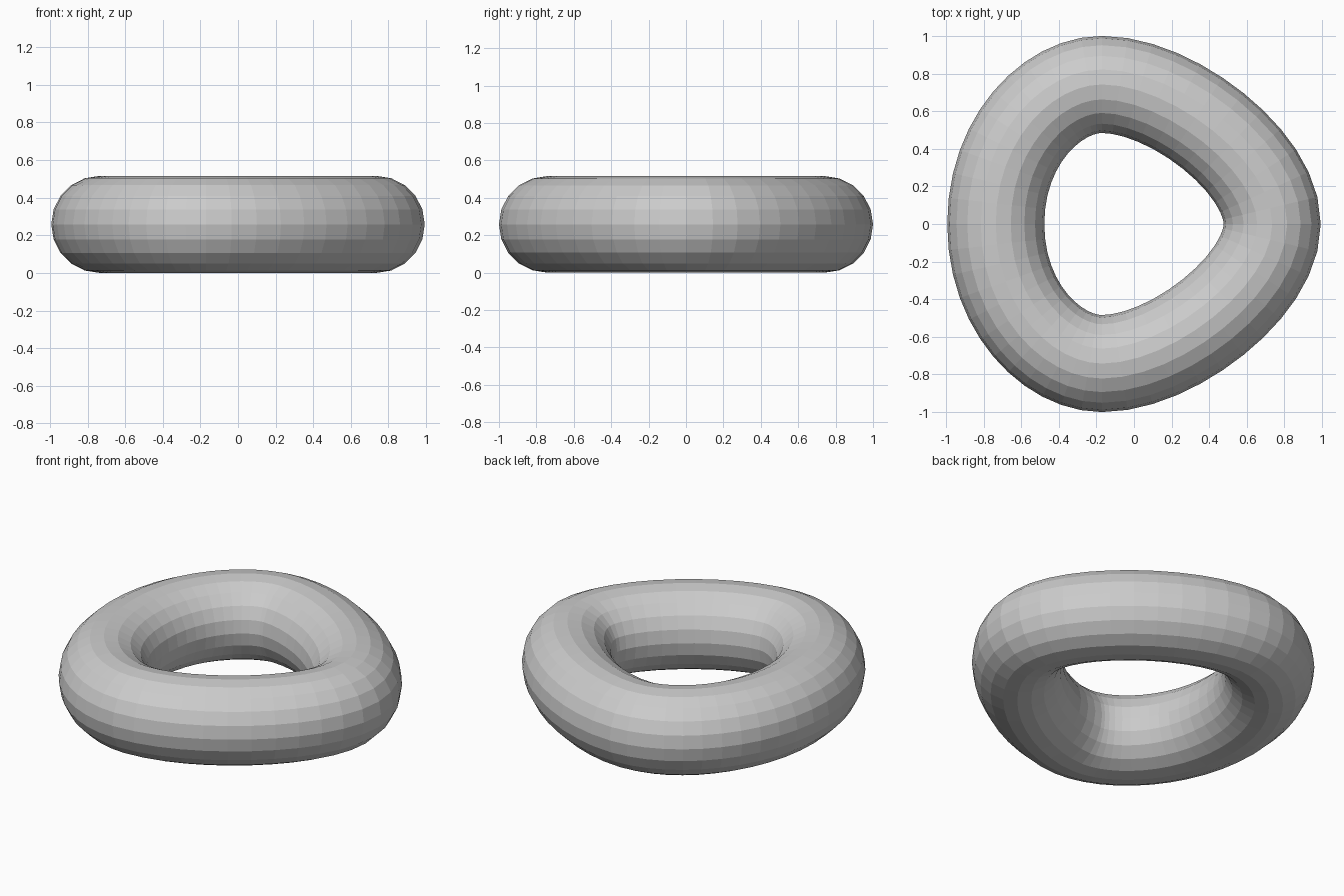
import bpy

if "Cube" in bpy.data.objects:
    bpy.data.objects.remove(bpy.data.objects["Cube"])

R = 0.258  # tube radius

# Centre line: (point, incoming handle, outgoing handle)
path = [
    ((0.735, 0), (0.735, -0.33), (0.735, 0.33)),
    ((-0.17, 0.742), (0.20, 0.742), (-0.43, 0.742)),
    ((-0.735, 0), (-0.735, 0.45), (-0.735, -0.45)),
    ((-0.17, -0.742), (-0.43, -0.742), (0.20, -0.742)),
]

# Rounded triangular ring swept from a round profile
curve = bpy.data.curves.new("ring", 'CURVE')
curve.dimensions = '3D'
curve.bevel_depth = R
curve.bevel_resolution = 8
curve.resolution_u = 12
spline = curve.splines.new('BEZIER')
spline.bezier_points.add(len(path) - 1)
spline.use_cyclic_u = True
spline.use_smooth = False
for bp, (co, left, right) in zip(spline.bezier_points, path):
    bp.handle_left_type = bp.handle_right_type = 'FREE'
    bp.co = (*co, R)
    bp.handle_left = (*left, R)
    bp.handle_right = (*right, R)
ring = bpy.data.objects.new("ring", curve)
bpy.context.collection.objects.link(ring)

# Turn the sweep into a mesh
bpy.context.view_layer.objects.active = ring
ring.select_set(True)
bpy.ops.object.convert(target='MESH')
